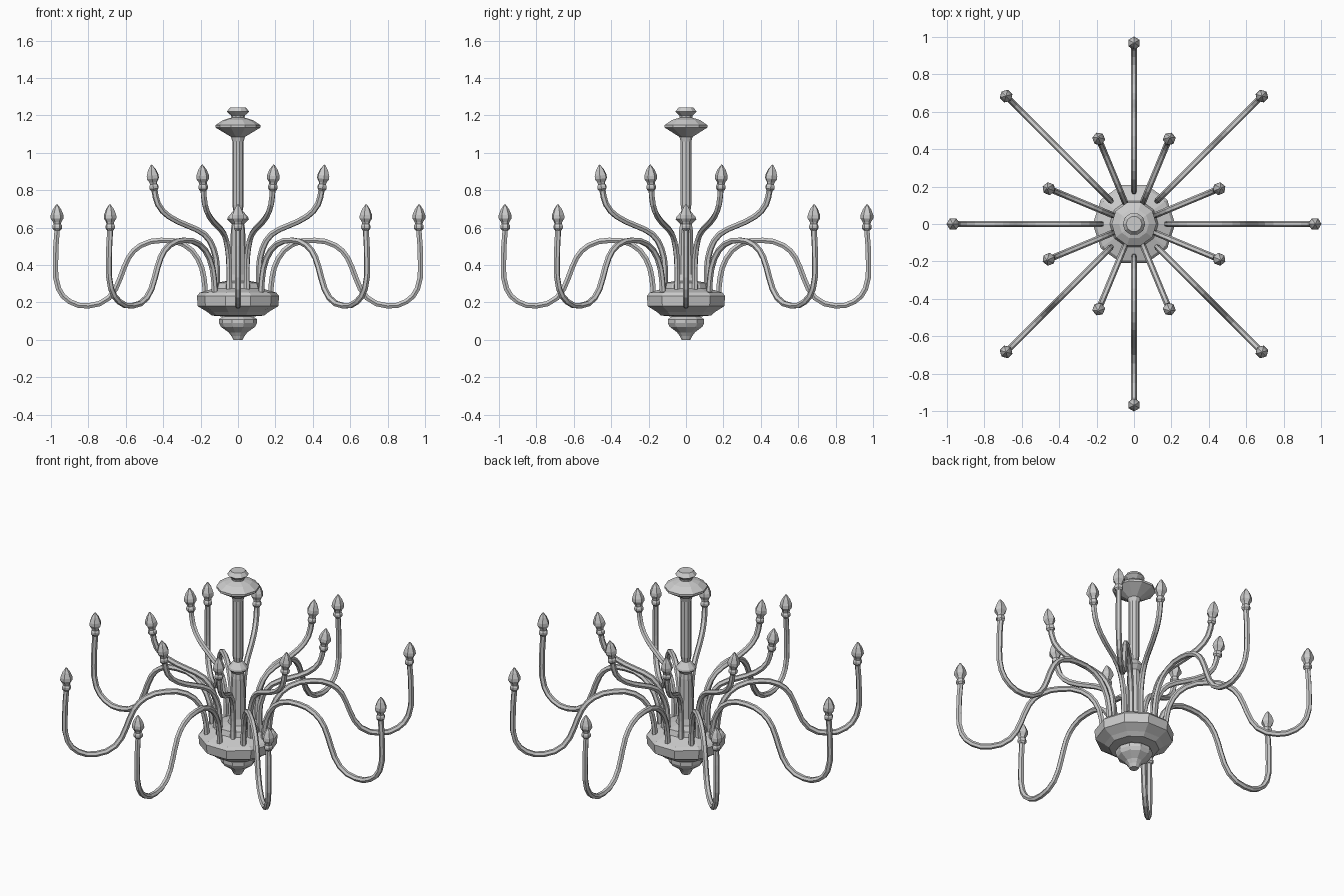
import bpy, bmesh
from math import sin, cos, pi, radians
from mathutils import Matrix

if "Cube" in bpy.data.objects:
    bpy.data.objects.remove(bpy.data.objects["Cube"])


def lathe(name, profile, sides, matrix=Matrix()):
    """Flat-faced turned part from (radius, height) pairs, capped at both ends."""
    bm = bmesh.new()
    rings = []
    for r, z in profile:
        rings.append([bm.verts.new((r * cos(2 * pi * i / sides), r * sin(2 * pi * i / sides), z))
                      for i in range(sides)])
    for a, b in zip(rings, rings[1:]):
        for i in range(sides):
            j = (i + 1) % sides
            bm.faces.new((a[i], a[j], b[j], b[i]))
    bm.faces.new(rings[0][::-1])
    bm.faces.new(rings[-1])
    me = bpy.data.meshes.new(name)
    bm.to_mesh(me)
    bm.free()
    ob = bpy.data.objects.new(name, me)
    ob.matrix_world = matrix
    bpy.context.collection.objects.link(ob)
    return ob


def arm(name, path, angle):
    """Bent tube following (radius, height) points in a vertical plane."""
    cu = bpy.data.curves.new(name, 'CURVE')
    cu.dimensions = '3D'
    cu.bevel_depth = 0.0165
    cu.bevel_resolution = 1
    cu.resolution_u = 2
    cu.use_fill_caps = True
    sp = cu.splines.new('BEZIER')
    sp.use_smooth = False
    sp.bezier_points.add(len(path) - 1)
    for p, (r, z) in zip(sp.bezier_points, path):
        p.co = (r * cos(angle), r * sin(angle), z)
        p.handle_left_type = p.handle_right_type = 'AUTO'
    ob = bpy.data.objects.new(name, cu)
    bpy.context.collection.objects.link(ob)


# Turned bowl with bottom finial
lathe("bowl", [(0.025, 0), (0.035, 0.02), (0.05, 0.04), (0.092, 0.07), (0.102, 0.09),
               (0.102, 0.11), (0.08, 0.125), (0.14, 0.13), (0.165, 0.15), (0.215, 0.18),
               (0.22, 0.235), (0.205, 0.252), (0.13, 0.275), (0.12, 0.305),
               (0.06, 0.315)], 10)

# Central stem with collar
lathe("stem", [(0.06, 0.30), (0.047, 0.35), (0.038, 0.59), (0.033, 0.62), (0.058, 0.645),
               (0.055, 0.655), (0.025, 0.69), (0.03, 0.72), (0.03, 1.08)], 10)

# Ceiling canopy
lathe("canopy", [(0.03, 1.06), (0.037, 1.085), (0.07, 1.105), (0.12, 1.135), (0.12, 1.148),
                 (0.08, 1.175), (0.035, 1.188), (0.037, 1.20), (0.06, 1.22),
                 (0.042, 1.243)], 10)

# Arm paths as (radius, height)
outer_path = [(0.175, 0.24), (0.182, 0.33), (0.215, 0.435), (0.29, 0.51), (0.41, 0.532),
              (0.52, 0.505), (0.585, 0.44), (0.63, 0.33), (0.69, 0.225), (0.80, 0.182),
              (0.90, 0.205), (0.96, 0.275), (0.976, 0.40), (0.966, 0.60)]
inner_path = [(0.128, 0.25), (0.122, 0.38), (0.143, 0.49), (0.195, 0.565), (0.29, 0.61),
              (0.40, 0.66), (0.463, 0.725), (0.485, 0.81)]

# Candle holder and flame bulb profiles
cup = [(0.017, -0.005), (0.026, 0.006), (0.026, 0.02), (0.02, 0.03), (0.024, 0.045)]
bulb = [(0.021, 0.038), (0.035, 0.06), (0.034, 0.078), (0.022, 0.108), (0.004, 0.134)]

# Two tiers of eight arms
for tier, path, offset, base, tilt in (("outer", outer_path, 0, 0.59, 1),
                                       ("inner", inner_path, 22.5, 0.803, 7)):
    for k in range(8):
        a = radians(offset + 45 * k)
        arm(f"{tier}_arm_{k + 1}", path, a)
        m = (Matrix.Rotation(a, 4, 'Z') @ Matrix.Translation((path[-1][0], 0, base))
             @ Matrix.Rotation(radians(tilt), 4, 'Y'))
        lathe(f"{tier}_candle_cup_{k + 1}", cup, 6, m)
        lathe(f"{tier}_bulb_{k + 1}", bulb, 6, m)
